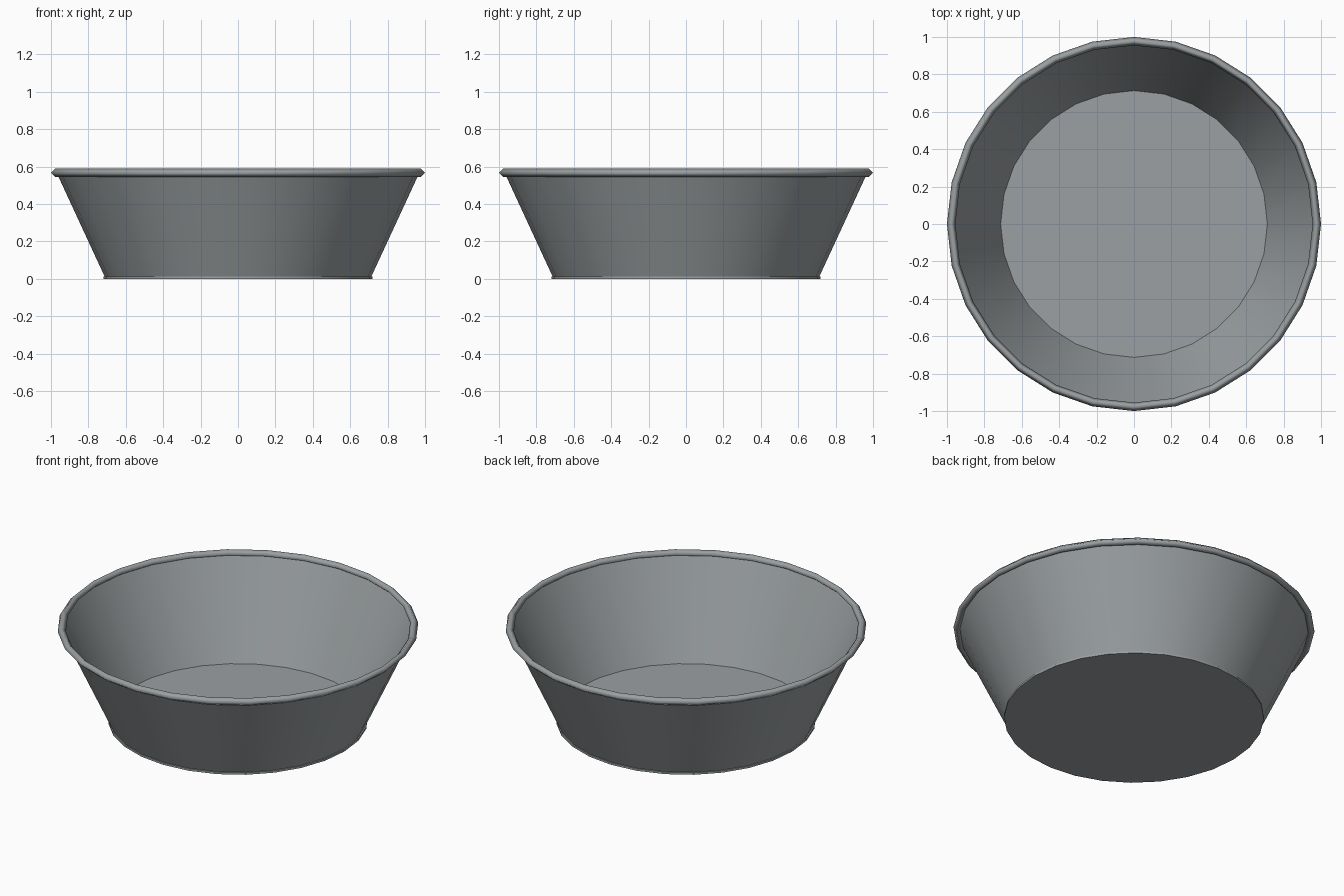
import bpy, bmesh
from math import cos, sin, pi, radians

if "Cube" in bpy.data.objects:
    bpy.data.objects.remove(bpy.data.objects["Cube"])

SIDES = 28

metal = bpy.data.materials.new("dark_metal")
metal.diffuse_color = (0.325, 0.35, 0.36, 1)
metal.use_nodes = True
metal.node_tree.nodes["Principled BSDF"].inputs["Base Color"].default_value = metal.diffuse_color


def lathe(name, profile, closed=False, smooth_angle=30):
    """Revolve a (radius, z) profile around z; zero radius makes a pole."""
    bm = bmesh.new()
    rings = []
    for r, z in profile:
        if r == 0:
            rings.append([bm.verts.new((0, 0, z))] * SIDES)
        else:
            rings.append([bm.verts.new((r * cos(2 * pi * i / SIDES),
                                        r * sin(2 * pi * i / SIDES), z))
                          for i in range(SIDES)])
    pairs = list(zip(rings, rings[1:]))
    if closed:
        pairs.append((rings[-1], rings[0]))
    for a, b in pairs:
        for i in range(SIDES):
            j = (i + 1) % SIDES
            corners = list(dict.fromkeys((a[i], a[j], b[j], b[i])))
            bm.faces.new(corners)
    mesh = bpy.data.meshes.new(name)
    bm.to_mesh(mesh)
    bm.free()
    mesh.materials.append(metal)
    obj = bpy.data.objects.new(name, mesh)
    bpy.context.collection.objects.link(obj)
    bpy.ops.object.select_all(action='DESELECT')
    obj.select_set(True)
    bpy.context.view_layer.objects.active = obj
    bpy.ops.object.shade_smooth_by_angle(angle=radians(smooth_angle))
    return obj


# Thin flat base disc
lathe("base", [(0, 0), (0.72, 0), (0.72, 0.012), (0, 0.012)])

# Flared sheet wall
lathe("wall", [(0.713, 0.012), (0.969, 0.565)])

# Rolled rim with a diamond cross-section
rim_profile = [(0.9775 + 0.0225 * cos(k * pi / 2), 0.566 + 0.0225 * sin(k * pi / 2))
               for k in range(4)]
lathe("rim", rim_profile, closed=True, smooth_angle=100)
